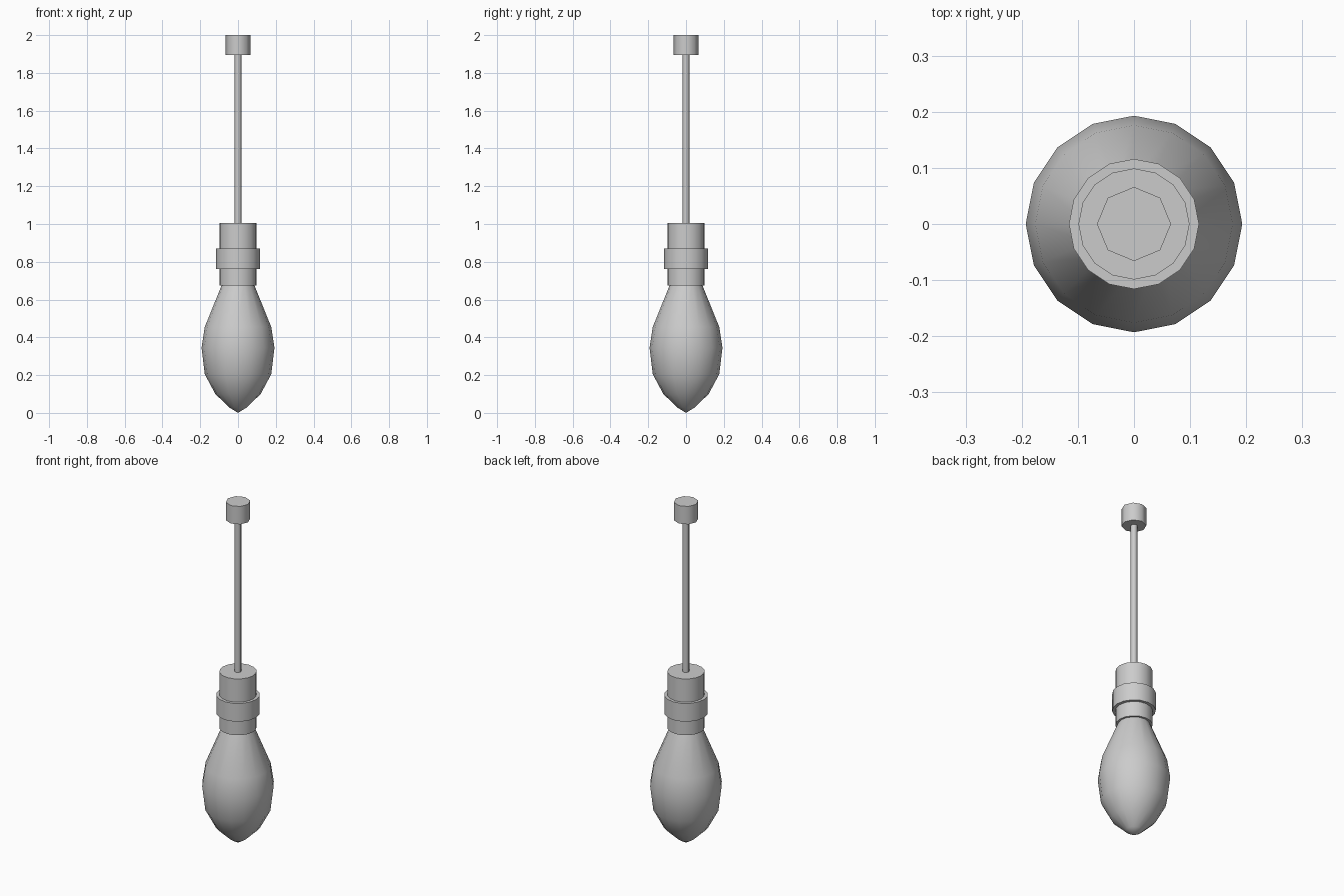
import bpy, bmesh
from math import radians, cos, sin, tau

cube = bpy.data.objects.get("Cube")
if cube:
    bpy.data.objects.remove(cube)

grey = bpy.data.materials.new("light_grey")
grey.use_nodes = True
colour = (0.6, 0.6, 0.6, 1)
grey.diffuse_color = colour
grey.node_tree.nodes["Principled BSDF"].inputs["Base Color"].default_value = colour


def turned(name, profile, sides, sharp=35):
    """Turn a (radius, height) profile about z; open ends are capped."""
    bm = bmesh.new()
    rings = []
    for r, z in profile:
        if r == 0:
            rings.append([bm.verts.new((0, 0, z))] * sides)
        else:
            rings.append([bm.verts.new((r * cos(tau * i / sides), r * sin(tau * i / sides), z))
                          for i in range(sides)])
    for low, high in zip(rings, rings[1:]):
        for i in range(sides):
            j = (i + 1) % sides
            corners = dict.fromkeys((low[i], low[j], high[j], high[i]))
            bm.faces.new(list(corners))
    for ring in (rings[0], rings[-1]):
        if ring[0] != ring[1]:
            bm.faces.new(ring)
    bmesh.ops.recalc_face_normals(bm, faces=bm.faces)
    mesh = bpy.data.meshes.new(name)
    bm.to_mesh(mesh)
    bm.free()
    mesh.materials.append(grey)
    obj = bpy.data.objects.new(name, mesh)
    bpy.context.collection.objects.link(obj)
    bpy.ops.object.select_all(action="DESELECT")
    obj.select_set(True)
    bpy.context.view_layer.objects.active = obj
    bpy.ops.object.shade_smooth_by_angle(angle=radians(sharp))
    return obj


# Pointed glass bulb
turned("bulb", [(0, 0), (0.045, 0.028), (0.12, 0.10), (0.176, 0.205),
                (0.193, 0.345), (0.176, 0.455), (0.085, 0.68)], 16, 50)
# Socket and its collar
turned("socket", [(0.099, 0.675), (0.099, 1.005)], 16)
turned("socket_collar", [(0.116, 0.763), (0.116, 0.869)], 16)
# Hanging cord and ceiling mount
turned("cord", [(0.018, 1.0), (0.018, 1.9)], 8, 50)
turned("ceiling_mount", [(0.066, 1.895), (0.066, 2.0)], 8, 50)
